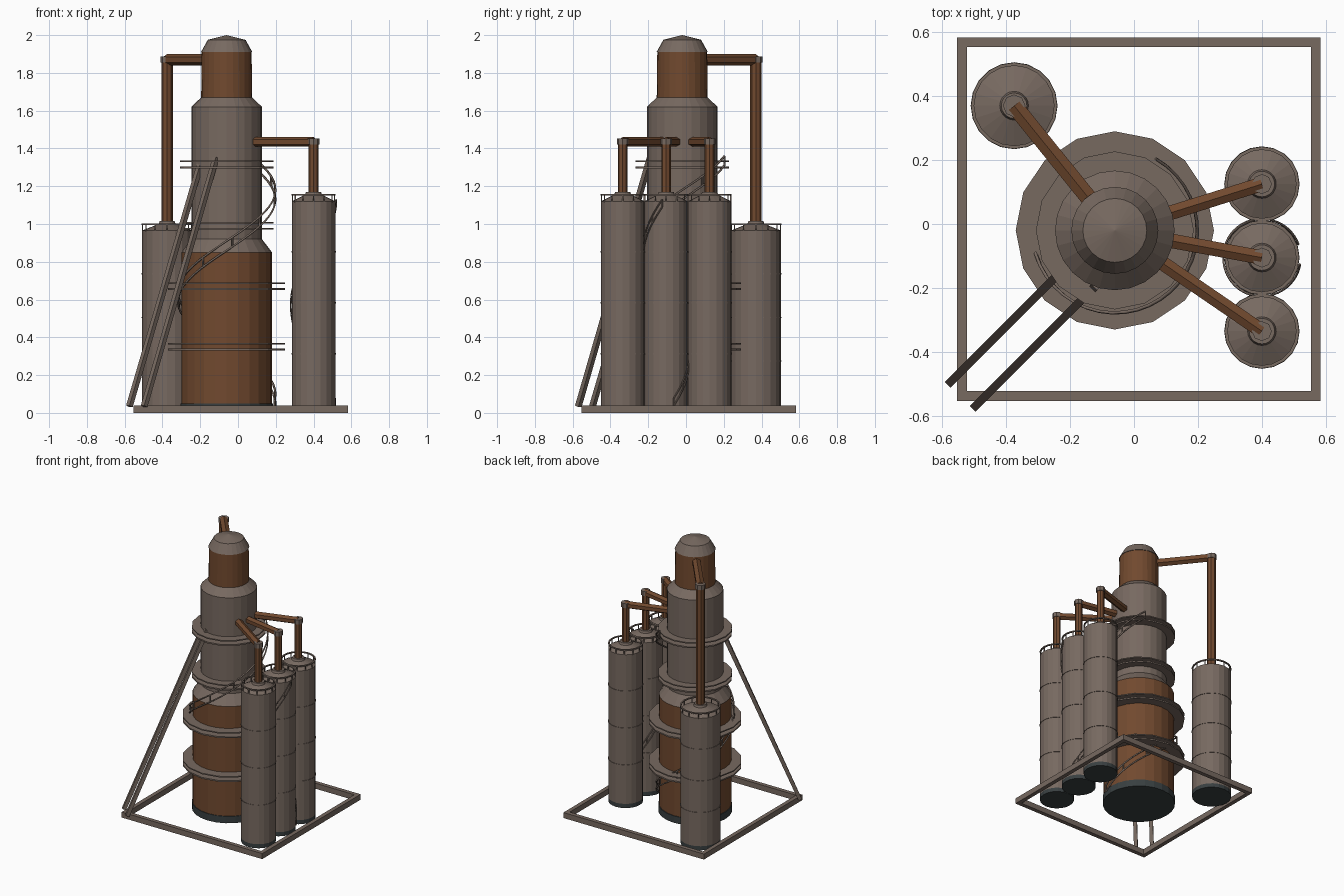
import bpy
import bmesh
from math import sin, cos, pi, radians
from mathutils import Vector

if "Cube" in bpy.data.objects:
    bpy.data.objects.remove(bpy.data.objects["Cube"])


def material(name, rgb):
    m = bpy.data.materials.new(name)
    m.use_nodes = True
    m.diffuse_color = (*rgb, 1)
    bsdf = next(n for n in m.node_tree.nodes if n.type == "BSDF_PRINCIPLED")
    bsdf.inputs["Base Color"].default_value = (*rgb, 1)
    return m


GREY = material("weathered grey", (0.185, 0.142, 0.118))
RUST = material("rust brown", (0.165, 0.067, 0.028))
SLATE = material("dark slate", (0.04, 0.05, 0.052))
PALETTE = [GREY, RUST, SLATE]
G, R, S = range(3)


def finish(name, bm, mat=None):
    bmesh.ops.recalc_face_normals(bm, faces=bm.faces)
    mesh = bpy.data.meshes.new(name)
    bm.to_mesh(mesh)
    bm.free()
    for m in ([mat] if mat else PALETTE):
        mesh.materials.append(m)
    obj = bpy.data.objects.new(name, mesh)
    bpy.context.collection.objects.link(obj)
    return obj


def lathe(name, centre, profile, sides, colours=None, closed=False):
    """Turn (radius, z) points about a vertical axis, one colour per band."""
    bm = bmesh.new()
    rows = []
    for r, z in profile:
        n = sides if r > 0 else 1
        rows.append([bm.verts.new((centre[0] + r * cos(2 * pi * i / sides),
                                   centre[1] + r * sin(2 * pi * i / sides), z))
                     for i in range(n)])
    pairs = list(zip(rows, rows[1:]))
    if closed:
        pairs.append((rows[-1], rows[0]))
    for band, (a, b) in enumerate(pairs):
        for i in range(sides):
            j = (i + 1) % sides
            ring = [a[i % len(a)], a[j % len(a)], b[j % len(b)], b[i % len(b)]]
            face = bm.faces.new(list(dict.fromkeys(ring)))
            face.material_index = colours[band] if colours else G
    return finish(name, bm)


def annulus(name, centre, inner, outer, z, thick, sides):
    lathe(name, centre, [(inner, z), (outer, z), (outer, z + thick),
                         (inner, z + thick)], sides, closed=True)


def bar(name, start, end, radius, sides, mat):
    """Straight prism between two points."""
    start, end = Vector(start), Vector(end)
    axis = end - start
    bm = bmesh.new()
    bmesh.ops.create_cone(bm, cap_ends=True, segments=sides, radius1=radius,
                          radius2=radius, depth=axis.length)
    if sides == 4:
        bmesh.ops.rotate(bm, verts=bm.verts, cent=(0, 0, 0),
                         matrix=Vector((1, 0, 0)).rotation_difference(
                             Vector((1, 1, 0))).to_matrix())
    turn = axis.to_track_quat("Z", "Y").to_matrix()
    bmesh.ops.rotate(bm, verts=bm.verts, cent=(0, 0, 0), matrix=turn)
    bmesh.ops.translate(bm, verts=bm.verts, vec=(start + end) / 2)
    return finish(name, bm, mat)


def box(name, centre, size):
    bm = bmesh.new()
    bmesh.ops.create_cube(bm, size=1)
    bmesh.ops.scale(bm, verts=bm.verts, vec=size)
    bmesh.ops.translate(bm, verts=bm.verts, vec=centre)
    return finish(name, bm, GREY)


def spiral_rails(name, centre, radius, a0, a1, z0, z1, gap, thick):
    """Two parallel helical rails joined by short posts."""
    steps = 48

    def point(t, lift):
        a = radians(a0 + (a1 - a0) * t)
        return Vector((centre[0] + radius * cos(a),
                       centre[1] + radius * sin(a), z0 + (z1 - z0) * t + lift))

    curve = bpy.data.curves.new(name, "CURVE")
    curve.dimensions = "3D"
    curve.bevel_depth = thick
    curve.bevel_resolution = 0
    curve.use_fill_caps = True
    paths = [[point(i / steps, lift) for i in range(steps + 1)] for lift in (0, gap)]
    paths += [[point(i / steps, 0), point(i / steps, gap)] for i in range(0, steps + 1, 4)]
    for path in paths:
        spline = curve.splines.new("POLY")
        spline.points.add(len(path) - 1)
        for p, co in zip(spline.points, path):
            p.co = (*co, 1)
    curve.materials.append(GREY)
    bpy.context.collection.objects.link(bpy.data.objects.new(name, curve))


# Main tower
TOWER = (-0.06, -0.02)
lathe("tower", TOWER,
      [(0, 0), (0.245, 0), (0.245, 0.05), (0.24, 0.05), (0.24, 0.85), (0.187, 0.92),
       (0.187, 1.62), (0.135, 1.67), (0.132, 1.91), (0.136, 1.91), (0.1, 1.975), (0, 2)],
      24, [S, S, S, R, G, G, G, R, G, G, G])

# Tower walkways: a deck and a matching rail ring at each level
for level, z, inner, outer in (("lower", 0.33, 0.235, 0.31), ("middle", 0.65, 0.235, 0.31),
                               ("upper", 0.97, 0.18, 0.247), ("top", 1.295, 0.18, 0.247)):
    annulus(level + "_walkway_deck", TOWER, inner, outer, z, 0.01, 16)
    annulus(level + "_walkway_rail", TOWER, inner, outer, z + 0.033, 0.008, 16)

# Stair rails winding up the tower
spiral_rails("tower_stair", TOWER, 0.258, -10, 420, 0.02, 1.31, 0.05, 0.006)


def silo(name, centre, radius, height, sides, pipe_z, pipe_r, reach):
    x, y = centre
    top = height + 0.035
    lathe(name, centre, [(0, 0), (radius, 0), (radius, 0.03), (radius, height),
                         (0.045, top), (0.04, top + 0.015), (0, top + 0.015)],
          sides, [S, S, G, G, G, G])
    # Weld bands
    for i in range(1, 4):
        z = 0.04 + (height - 0.04) * i / 4
        annulus(name + "_band", centre, radius - 0.005, radius + 0.003, z, 0.006, sides)
    # Guard rail with posts
    annulus(name + "_guard_rail", centre, radius - 0.008, radius + 0.002,
            height + 0.03, 0.008, sides)
    for i in range(12):
        a = 2 * pi * i / 12
        px, py = x + (radius - 0.003) * cos(a), y + (radius - 0.003) * sin(a)
        bar(name + "_guard_post", (px, py, height - 0.005), (px, py, height + 0.034),
            0.004, 4, GREY)
    # Riser, elbow and feed pipe running to the tower
    bar(name + "_riser", (x, y, top), (x, y, pipe_z), pipe_r, 8, RUST)
    bar(name + "_elbow", (x, y, pipe_z - 0.015), (x, y, pipe_z + 0.018),
        pipe_r + 0.005, 8, GREY)
    aim = Vector((x - TOWER[0], y - TOWER[1])).normalized() * reach
    bar(name + "_feed_pipe", (x, y, pipe_z),
        (TOWER[0] + aim.x, TOWER[1] + aim.y, pipe_z), pipe_r, 6, RUST)


# Three side silos and one rear silo
for name, y in (("back", 0.125), ("middle", -0.105), ("front", -0.335)):
    silo(name + "_silo", (0.4, y), 0.115, 1.12, 20, 1.435, 0.026, 0.17)
silo("rear_silo", (-0.375, 0.37), 0.133, 0.965, 20, 1.87, 0.03, 0.12)
spiral_rails("silo_stair", (0.4, -0.105), 0.121, 20, 350, 0.04, 1.09, 0.04, 0.004)

# Ground frame
LO, HI, W = -0.553, 0.583, 0.03
MID, SPAN = (LO + HI) / 2, HI - LO
for name, e in (("near", LO + W / 2), ("far", HI - W / 2)):
    box(name + "_frame_x", (MID, e, 0.02), (SPAN, W, 0.04))
    box(name + "_frame_y", (e, MID, 0.02), (W, SPAN - 2 * W, 0.04))

# Paired diagonal braces
bar("brace_outer", (-0.575, -0.495, 0.035), (-0.19, -0.11, 1.35), 0.018, 4, GREY)
bar("brace_inner", (-0.497, -0.57, 0.035), (-0.117, -0.19, 1.35), 0.018, 4, GREY)
